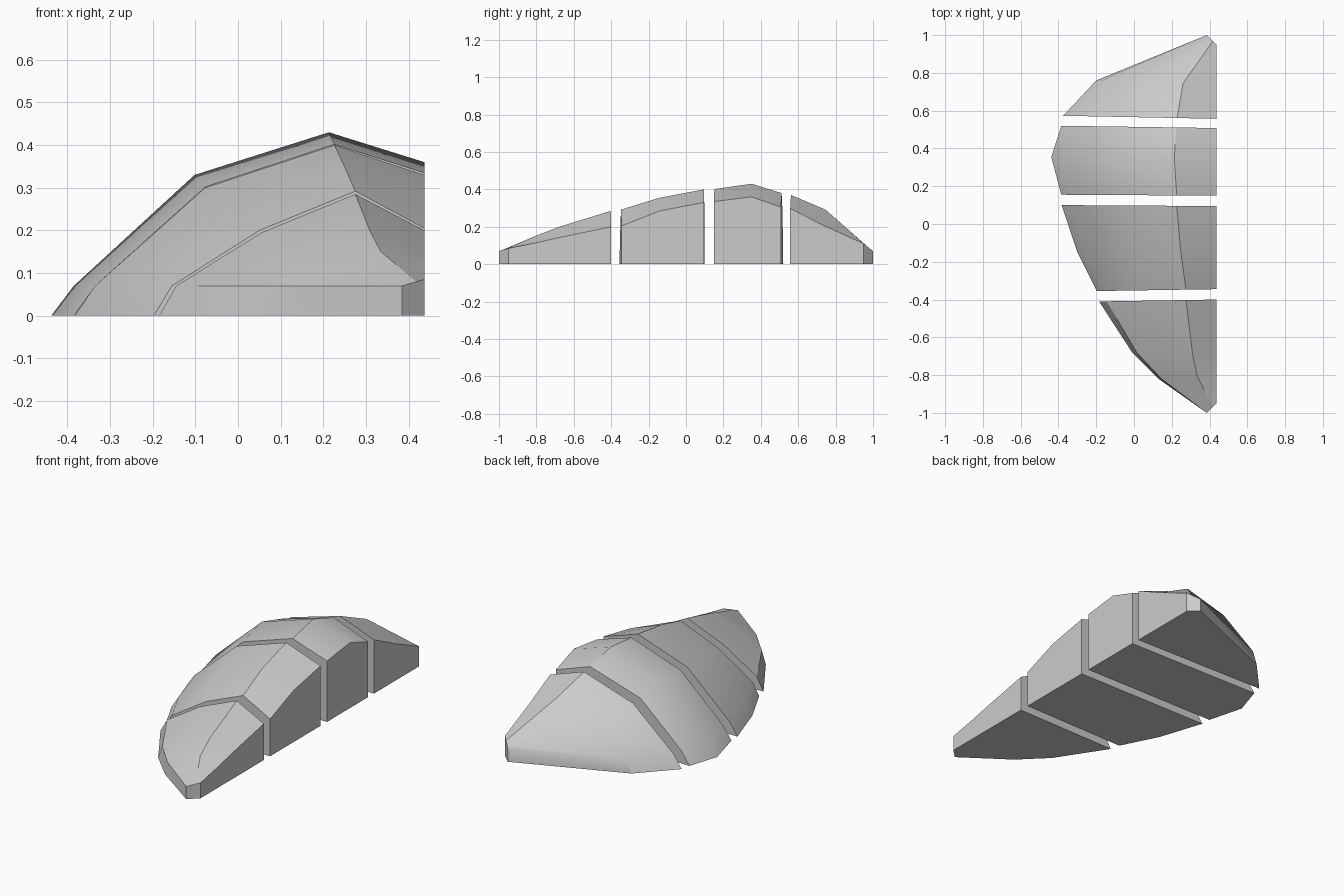
import bpy, bmesh, math

if "Cube" in bpy.data.objects:
    bpy.data.objects.remove(bpy.data.objects["Cube"])

XR = 0.437  # flat inner side


def section(yl, yr, xb, xs, mid, ridge, zr):
    """Cross-section: outer foot, rim, shoulder, ridge, inner top, inner foot."""
    pts = [(xb, 0), (xs, 0.07), mid, ridge, (XR, zr), (XR, 0)]
    return [(x, yl + (yr - yl) * (x - xb) / (XR - xb), z) for x, z in pts]


def tip(s, zr):
    """Small blunt end facet at the front (s=-1) or the back (s=1)."""
    rows = [(0.385, 0), (0.385, 0.07), (0.40, 0.07 + (zr - 0.07) * 0.3),
            (0.418, 0.07 + (zr - 0.07) * 0.65), (XR, zr), (XR, 0)]
    return [(x, s * (1 - 0.05 * (x - 0.385) / (XR - 0.385)), z) for x, z in rows]


def loft(name, sections):
    bm = bmesh.new()
    rings = [[bm.verts.new(p) for p in s] for s in sections]
    for a, b in zip(rings, rings[1:]):
        for i in range(6):
            j = (i + 1) % 6
            bm.faces.new((a[i], a[j], b[j], b[i]))
    bm.faces.new(rings[0])
    bm.faces.new(rings[-1])
    bmesh.ops.recalc_face_normals(bm, faces=bm.faces)
    me = bpy.data.meshes.new(name)
    bm.to_mesh(me)
    bm.free()
    ob = bpy.data.objects.new(name, me)
    bpy.context.collection.objects.link(ob)
    bpy.ops.object.select_all(action='DESELECT')
    ob.select_set(True)
    bpy.context.view_layer.objects.active = ob
    bpy.ops.object.shade_smooth_by_angle(angle=math.radians(28))


# Front tapered plate
loft("front_plate", [
    tip(-1, 0.085),
    section(-0.82, -0.80, 0.13, 0.145, (0.24, 0.112), (0.335, 0.15), 0.115),
    section(-0.68, -0.69, -0.01, 0.015, (0.155, 0.15), (0.31, 0.197), 0.14),
    section(-0.41, -0.40, -0.185, -0.145, (0.055, 0.195), (0.275, 0.285), 0.20)])

# Middle front plate
loft("middle_front_plate", [
    section(-0.355, -0.345, -0.197, -0.155, (0.05, 0.20), (0.275, 0.292), 0.205),
    section(-0.15, -0.14, -0.30, -0.255, (-0.02, 0.257), (0.247, 0.355), 0.285),
    section(0.10, 0.095, -0.383, -0.335, (-0.077, 0.30), (0.226, 0.40), 0.33)])

# Middle back plate with the highest ridge
loft("middle_back_plate", [
    section(0.155, 0.15, -0.385, -0.335, (-0.077, 0.302), (0.226, 0.402), 0.335),
    section(0.355, 0.35, -0.438, -0.385, (-0.102, 0.33), (0.213, 0.43), 0.36),
    section(0.52, 0.508, -0.385, -0.335, (-0.085, 0.29), (0.225, 0.38), 0.305)])

# Back tapered plate
loft("back_plate", [
    section(0.573, 0.557, -0.375, -0.325, (-0.075, 0.28), (0.228, 0.37), 0.297),
    section(0.76, 0.74, -0.20, -0.175, (0.02, 0.218), (0.26, 0.292), 0.205),
    tip(1, 0.11)])
